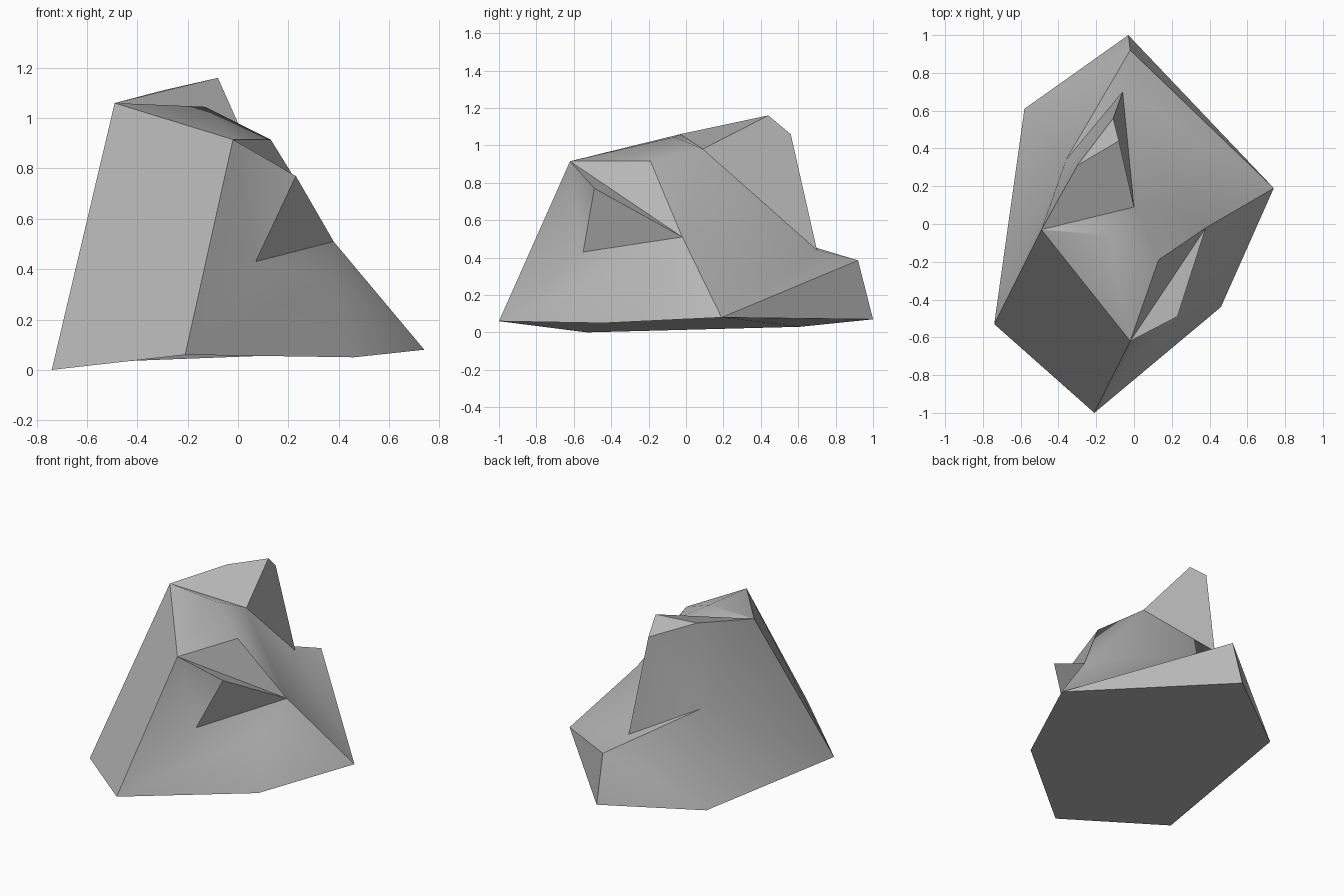
import bpy
import bmesh
import math

cube = bpy.data.objects.get("Cube")
if cube:
    bpy.data.objects.remove(cube, do_unlink=True)

# Stone colour
stone = bpy.data.materials.new("stone_grey")
stone.use_nodes = True
grey = (0.48, 0.48, 0.48, 1.0)
stone.diffuse_color = grey
shader = next(n for n in stone.node_tree.nodes if n.type == "BSDF_PRINCIPLED")
shader.inputs["Base Color"].default_value = grey
shader.inputs["Roughness"].default_value = 0.9

# Corner points of the rock, grouped by level
corners = {
    # foot outline
    "foot_right": (-0.74, -0.53, 0.0),
    "foot_front": (-0.21, -1.0, 0.06),
    "foot_mid": (0.46, -0.44, 0.05),
    "foot_left": (0.74, 0.19, 0.08),
    "foot_back": (-0.03, 1.0, 0.07),
    "foot_rear": (-0.58, 0.61, 0.03),
    # middle ledges and the hollow in front
    "hollow": (0.07, -0.55, 0.43),
    "slope": (0.38, -0.27, 0.37),
    "shoulder": (0.38, -0.02, 0.51),
    "lip": (0.23, -0.49, 0.77),
    "notch": (-0.06, 0.70, 0.44),
    "ledge": (-0.02, 0.92, 0.385),
    "rear_bulge": (-0.36, 0.34, 0.56),
    # crown
    "brow": (-0.02, -0.62, 0.915),
    "step": (0.13, -0.19, 0.915),
    "crease": (-0.13, -0.06, 1.045),
    "crown_right": (-0.49, -0.03, 1.06),
    "crown_left": (0.0, 0.09, 0.98),
    "crown_rear": (-0.30, 0.31, 1.11),
    "peak": (-0.08, 0.44, 1.16),
    "peak_back": (-0.11, 0.56, 1.06),
}

# Facets, each named by its corners
facets = [
    # underside
    "foot_right foot_front foot_mid foot_left foot_back foot_rear",
    # front wall and hollow
    "foot_right foot_front brow crown_right",
    "foot_front foot_mid slope hollow",
    "foot_front hollow brow",
    "hollow slope shoulder",
    "hollow shoulder lip",
    "hollow lip brow",
    "brow lip shoulder",
    "brow shoulder step",
    "foot_mid foot_left slope",
    "slope foot_left shoulder",
    # top
    "brow step crease crown_right",
    "crown_right crease crown_left",
    "crease step crown_left",
    "crown_right crown_left peak crown_rear",
    "crown_rear peak peak_back",
    # left wall
    "step shoulder crown_left",
    "shoulder notch crown_left",
    "crown_left notch peak_back peak",
    "shoulder foot_left notch",
    "foot_left ledge notch",
    "foot_left foot_back ledge",
    # back wall
    "peak_back notch rear_bulge crown_rear",
    "notch ledge rear_bulge",
    "ledge foot_rear rear_bulge",
    "ledge foot_back foot_rear",
    "rear_bulge foot_rear foot_right",
    "rear_bulge foot_right crown_right",
    "rear_bulge crown_right crown_rear",
]

bm = bmesh.new()
verts = {name: bm.verts.new(co) for name, co in corners.items()}
for facet in facets:
    bm.faces.new([verts[name] for name in facet.split()])
bmesh.ops.recalc_face_normals(bm, faces=bm.faces)

mesh = bpy.data.meshes.new("rock")
bm.to_mesh(mesh)
bm.free()
mesh.materials.append(stone)
rock = bpy.data.objects.new("rock", mesh)
bpy.context.collection.objects.link(rock)

# Soft shading over shallow edges, crisp on the rest
bpy.ops.object.select_all(action="DESELECT")
rock.select_set(True)
bpy.context.view_layer.objects.active = rock
bpy.ops.object.shade_smooth_by_angle(angle=math.radians(30))
